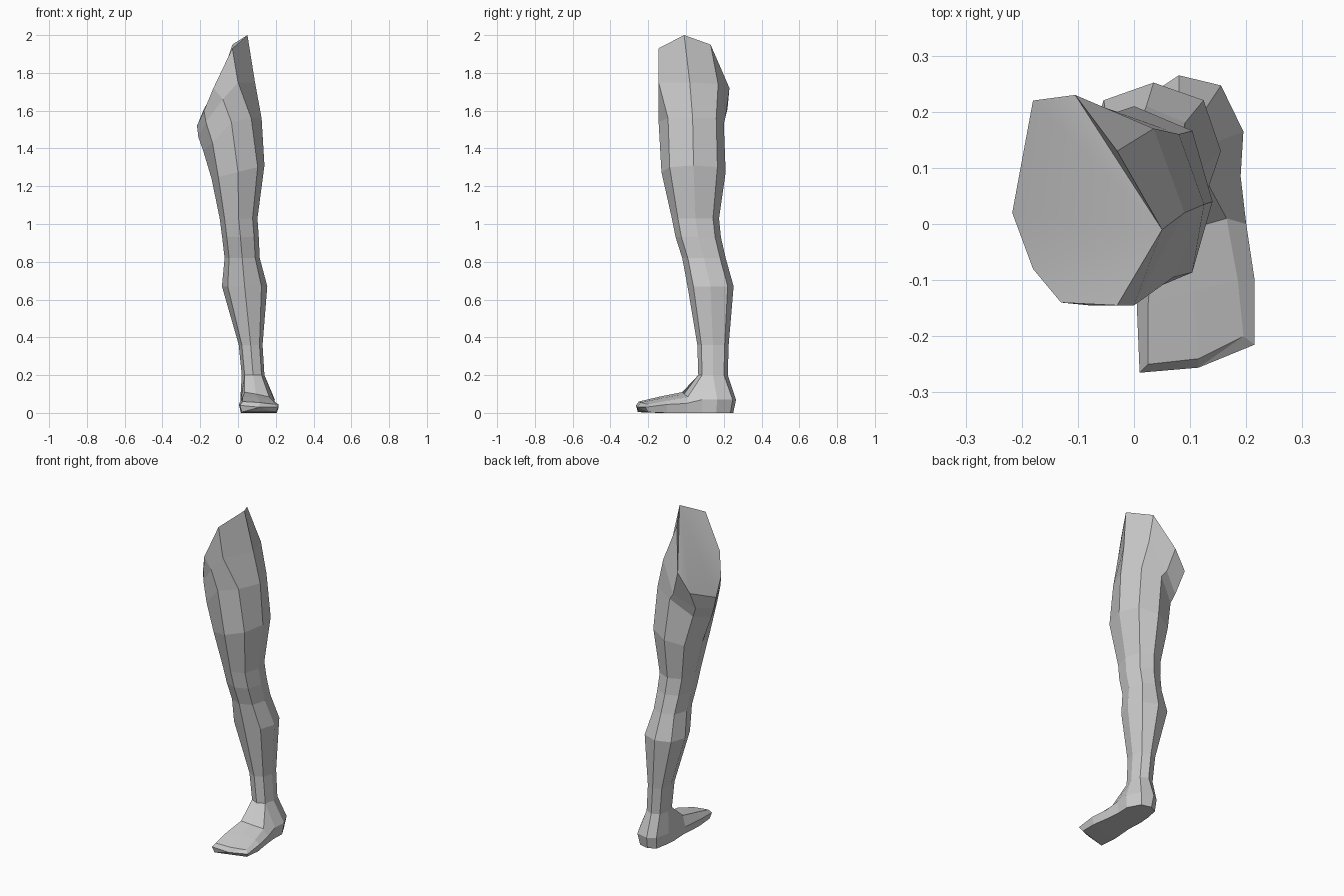
import bpy, bmesh, math

skin = bpy.data.materials.new("plain grey")
skin.diffuse_color = (0.6, 0.6, 0.6, 1)

bm = bmesh.new()


def verts(points):
    return [bm.verts.new(p) for p in points]


def ring(z, cx, cy, rx, ry, tilt=0.0):
    """Eight-sided limb section; column 0 is outer, column 2 is front."""
    pts = []
    for k in range(8):
        a = -k * math.pi / 4
        f = 1.05 if k % 2 else 1.0
        c = math.cos(a) * f
        pts.append((cx + rx * c, cy + ry * math.sin(a) * f, z + tilt * c))
    return verts(pts)


def bridge(a, b, columns):
    for k in columns:
        j = (k + 1) % len(a)
        bm.faces.new((a[k], a[j], b[j], b[k]))


# Slanted hip opening, then the two thigh sections below it
hip = verts([(.05, -.01, 2), (-.03, -.145, 1.93), (-.13, -.14, 1.72), (-.18, -.08, 1.6),
             (-.217, .02, 1.52), (-.18, .22, 1.61), (-.105, .23, 1.72), (-.03, .13, 1.95)])
buttock = verts([(.09, .02, 1.75), (0, -.145, 1.75), (-.08, -.145, 1.66), (-.17, -.09, 1.54),
                 (-.21, .03, 1.46), (-.17, .15, 1.49), (-.06, .21, 1.57), (.035, .17, 1.74)])
thigh = verts([(.125, .035, 1.56), (.07, -.095, 1.56), (-.035, -.145, 1.54), (-.135, -.11, 1.43),
               (-.185, .02, 1.39), (-.145, .14, 1.43), (-.03, .2, 1.53), (.08, .16, 1.56)])

# Lower thigh, knee, calf and ankle sections
limb = [ring(*s) for s in (
    (1.275, 0, .04, .14, .17, .035),
    (1.03, .003, .05, .10, .125),
    (.93, .013, .065, .097, .12),
    (.82, .022, .095, .093, .115),
    (.67, .035, .13, .12, .122),
    (.36, .067, .143, .063, .083),
    (.20, .08, .143, .06, .078))]
ankle = limb[-1]

rows = [hip, buttock, thigh] + limb
for a, b in zip(rows, rows[1:]):
    bridge(a, b, range(8))

# Hip cap fanned from its highest corner
cap = [bm.faces.new((hip[0], hip[k + 1], hip[k])) for k in range(1, 7)]

# Heel: columns 3 to 7 and 0 to 1, leaving the front open for the foot
heel_cols = (3, 4, 5, 6, 7, 0, 1)
heel_top = [ankle[k] for k in heel_cols]
heel_mid = verts([(.012, .08, .07), (.012, .15, .07), (.035, .235, .07), (.08, .265, .07),
                  (.155, .247, .07), (.195, .165, .07), (.19, .085, .07)])
heel_low = verts([(.02, .08, 0), (.025, .15, 0), (.04, .225, 0), (.085, .25, 0),
                  (.145, .235, 0), (.185, .16, 0), (.182, .085, 0)])
bridge(heel_top, heel_mid, range(6))
bridge(heel_mid, heel_low, range(6))
bm.faces.new(heel_low)

# Foot sections running forward, outer sole over the instep to inner sole
foot = [[heel_low[6], heel_mid[6], ankle[1], ankle[2], ankle[3], heel_mid[0], heel_low[0]]]
foot.append(verts([(.19, 0, 0), (.2, 0, .05), (.165, .01, .085), (.095, -.01, .1),
                   (.035, -.02, .11), (.012, -.01, .05), (.025, -.01, 0)]))
foot.append(verts([(.205, -.1, 0), (.215, -.1, .045), (.185, -.1, .065), (.105, -.12, .08),
                   (.025, -.145, .085), (.005, -.145, .045), (.015, -.145, 0)]))
foot.append(verts([(.2, -.2, .004), (.215, -.215, .03), (.195, -.2, .045), (.115, -.24, .055),
                   (.025, -.25, .06), (.01, -.265, .04), (.02, -.255, .004)]))
for a, b in zip(foot, foot[1:]):
    bridge(a, b, range(7))

# Blunt toe end
toe = foot[-1]
nose = bm.verts.new((.115, -.256, .03))
for k in range(7):
    bm.faces.new((toe[k], toe[(k + 1) % 7], nose))

bmesh.ops.recalc_face_normals(bm, faces=bm.faces[:])

# Soft shading on the hip cap, flat facets elsewhere
for f in cap:
    f.smooth = True
for e in bm.edges:
    e.smooth = e.calc_face_angle(0) < math.radians(40)

mesh = bpy.data.meshes.new("leg")
bm.to_mesh(mesh)
bm.free()
mesh.materials.append(skin)
leg = bpy.data.objects.new("leg", mesh)
bpy.context.collection.objects.link(leg)
